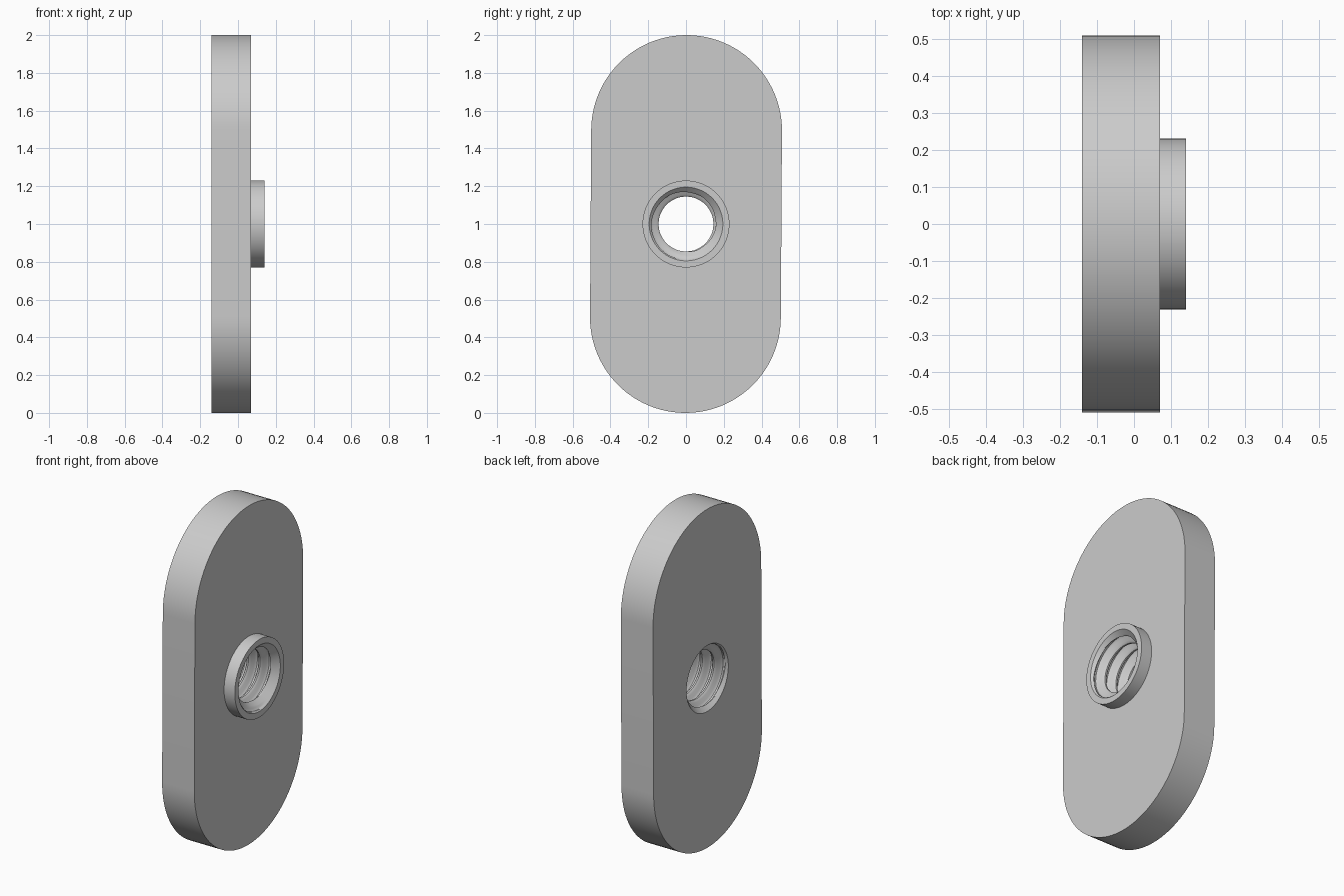
import bpy, bmesh
from math import pi, sin, cos

if "Cube" in bpy.data.objects:
    bpy.data.objects.remove(bpy.data.objects["Cube"])

BACK, FACE, TIP = -0.14, 0.07, 0.14      # x of plate back, plate front, collar end
MID = 1.0                                # height of the hole axis
END_R, COLLAR_R = 0.505, 0.23
MINOR, MAJOR, MOUTH = 0.145, 0.188, 0.195
PITCH, STEPS, SEG = 0.076, 16, 96

steel = bpy.data.materials.new("light grey steel")
steel.use_nodes = True
grey = (0.6, 0.6, 0.6, 1)
steel.diffuse_color = grey
steel.node_tree.nodes["Principled BSDF"].inputs["Base Color"].default_value = grey


def circle(bm, x, r):
    return [bm.verts.new((x, r * cos(2 * pi * i / SEG), MID + r * sin(2 * pi * i / SEG)))
            for i in range(SEG)]


def outline(bm, x):
    # Rounded ends joined by straight sides
    ring = []
    for side, start in ((1, 0), (-1, pi)):
        for i in range(SEG // 2 + 1):
            a = start + pi * i / (SEG // 2)
            ring.append(bm.verts.new((x, side * 0.003 + END_R * cos(a),
                                      MID + side * (1 - END_R) + END_R * sin(a))))
    return ring


def bridge(bm, a, b):
    n = len(a)
    for i in range(n):
        j = (i + 1) % n
        bm.faces.new((a[i], a[j], b[j], b[i]))


def cap(bm, outer, inner):
    # Flat face with a round opening
    edges = []
    for ring in (outer, inner):
        for i, v in enumerate(ring):
            w = ring[(i + 1) % len(ring)]
            edges.append(bm.edges.get((v, w)) or bm.edges.new((v, w)))
    bmesh.ops.triangle_fill(bm, use_beauty=True, edges=edges, normal=(1, 0, 0))


def bore_radius(x, turn):
    # Trapezoid thread, widened by a countersink at each end
    phase = abs(((x / PITCH - turn) % 1) - 0.5) * 2
    ramp = min(1, max(0, (phase - 0.19) / 0.62))
    thread = MINOR + (MAJOR - MINOR) * ramp
    sink = MOUTH - min(x - BACK, TIP - x)
    return max(thread, sink)


def thread_wall(bm):
    # Rows follow the helix and are clamped to the two mouths
    first = int((BACK / PITCH - 1) * STEPS) - 1
    last = int(TIP / PITCH * STEPS) + 2
    rows = []
    for k in range(first, last):
        row = []
        for i in range(SEG + 1):
            turn = i / SEG
            x = min(TIP, max(BACK, (k / STEPS + turn) * PITCH))
            r = bore_radius(x, turn)
            a = 2 * pi * turn
            row.append(bm.verts.new((x, r * cos(a), MID + r * sin(a))))
        rows.append(row)
    for a, b in zip(rows, rows[1:]):
        for i in range(SEG):
            if (b[i].co - a[i].co).length + (b[i + 1].co - a[i + 1].co).length > 1e-6:
                bm.faces.new((a[i], a[i + 1], b[i + 1], b[i]))


def finish(bm, name):
    bmesh.ops.remove_doubles(bm, verts=bm.verts[:], dist=1e-5)
    loose = [v for v in bm.verts if not v.link_faces]
    bmesh.ops.delete(bm, geom=loose, context="VERTS")
    bmesh.ops.recalc_face_normals(bm, faces=bm.faces[:])
    mesh = bpy.data.meshes.new(name)
    bm.to_mesh(mesh)
    bm.free()
    mesh.materials.append(steel)
    obj = bpy.data.objects.new(name, mesh)
    bpy.context.collection.objects.link(obj)
    bpy.ops.object.select_all(action="DESELECT")
    obj.select_set(True)
    bpy.context.view_layer.objects.active = obj
    bpy.ops.object.shade_smooth_by_angle(angle=pi / 8)


# Plate, collar and threaded bore form one closed body
bm = bmesh.new()
back, front = outline(bm, BACK), outline(bm, FACE)
bridge(bm, back, front)
cap(bm, back, circle(bm, BACK, MOUTH))
collar_base, collar_tip = circle(bm, FACE, COLLAR_R), circle(bm, TIP, COLLAR_R)
cap(bm, front, collar_base)
bridge(bm, collar_base, collar_tip)
bridge(bm, collar_tip, circle(bm, TIP, MOUTH))
thread_wall(bm)
finish(bm, "threaded_slot_nut")
